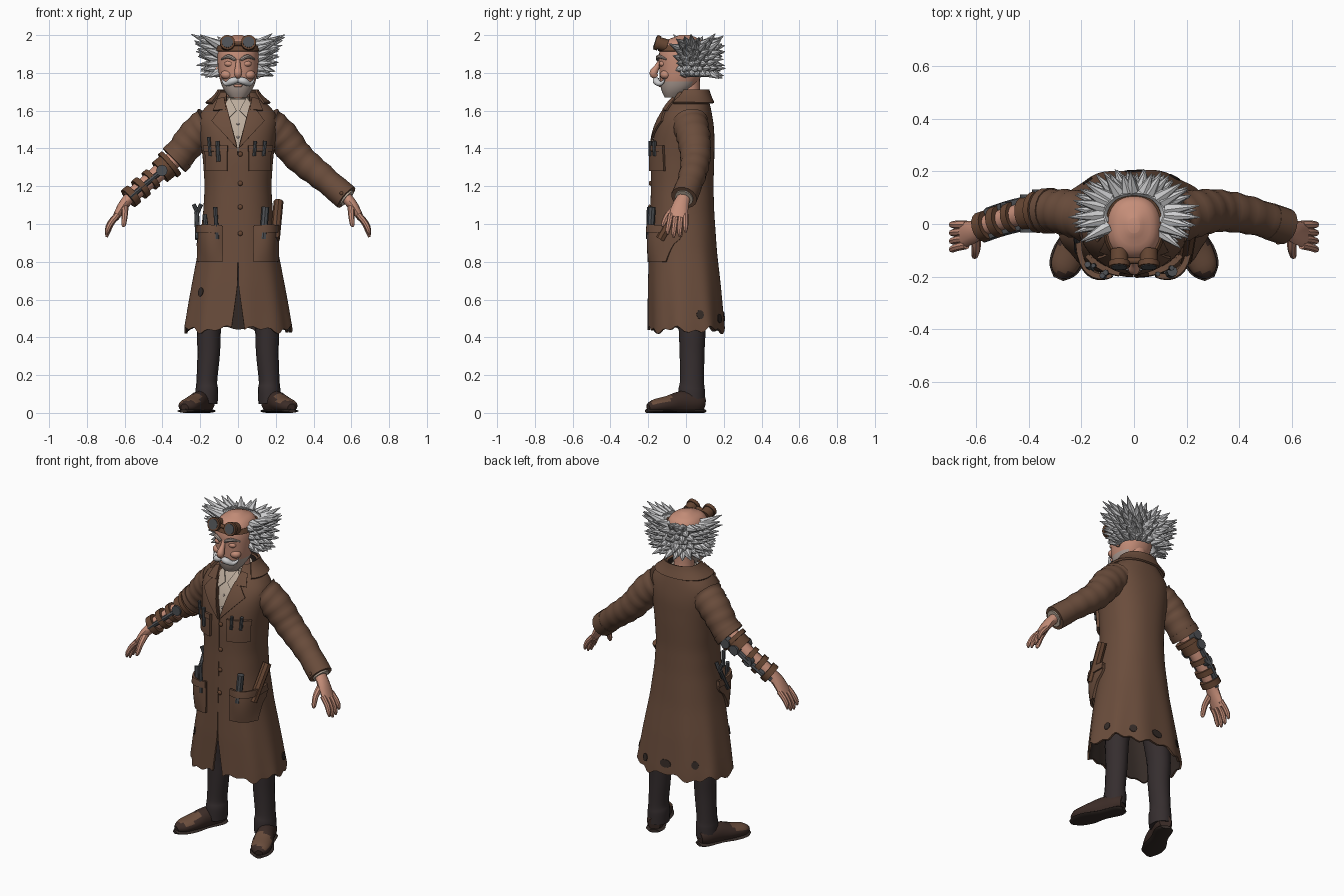
import bpy, bmesh, math, random
from math import sin, cos, pi
from mathutils import Vector, Matrix

random.seed(4)
if "Cube" in bpy.data.objects:
    bpy.data.objects.remove(bpy.data.objects["Cube"])

def material(name, *rgb):
    m = bpy.data.materials.new(name)
    m.use_nodes = True
    m.diffuse_color = (*rgb, 1)
    m.node_tree.nodes["Principled BSDF"].inputs["Base Color"].default_value = (*rgb, 1)
    return m

COAT = material("coat brown", .145, .074, .045)
LINING = material("dark lining", .035, .024, .02)
TROUSER = material("charcoal cloth", .036, .027, .028)
SKIN = material("skin", .56, .27, .19)
HAIR = material("white hair", .61, .61, .62)
STUBBLE = material("grey stubble", .42, .34, .3)
SHIRT = material("beige shirt", .5, .41, .33)
METAL = material("grey metal", .075, .08, .088)
LEATHER = material("strap leather", .13, .06, .032)
SHOE = material("shoe leather", .045, .025, .02)
made = []

def finish(bm, name, mats, rule=None, thick=0, offset=0):
    mats = mats if isinstance(mats, list) else [mats]
    bm.normal_update()
    for f in bm.faces:
        f.material_index = rule(f.calc_center_median(), f.normal) if rule else 0
    mesh = bpy.data.meshes.new(name)
    bm.to_mesh(mesh)
    bm.free()
    ob = bpy.data.objects.new(name, mesh)
    bpy.context.collection.objects.link(ob)
    for m in mats:
        mesh.materials.append(m)
    if thick:
        mod = ob.modifiers.new("thickness", 'SOLIDIFY')
        mod.thickness, mod.offset = thick, offset
        mod.material_offset = len(mats) - 1
    made.append(ob)
    return ob

def grid(name, f, nu, nv, mats, wrap=False, caps=False, **kw):
    """Surface from a function of u and v, optionally closed around u."""
    bm = bmesh.new()
    cols = nu if wrap else nu + 1
    V = [[bm.verts.new(f(i / nu, j / nv)) for i in range(cols)] for j in range(nv + 1)]
    for j in range(nv):
        for i in range(nu):
            k = (i + 1) % cols
            bm.faces.new((V[j][i], V[j][k], V[j + 1][k], V[j + 1][i]))
    if caps:
        bm.faces.new(V[0])
        bm.faces.new(V[-1])
    bmesh.ops.remove_doubles(bm, verts=bm.verts, dist=1e-5)
    if wrap:
        bmesh.ops.recalc_face_normals(bm, faces=bm.faces)
    return finish(bm, name, mats, **kw)

def spline(pts, v):
    n = len(pts)
    s = max(0, min(1, v)) * (n - 1)
    i = min(int(s), n - 2)
    f = s - i
    quad = zip(pts[max(i - 1, 0)], pts[i], pts[i + 1], pts[min(i + 2, n - 1)])
    return [b + f / 2 * (c - a + f * (2*a - 5*b + 4*c - d + f * (3*(b - c) + d - a))) for a, b, c, d in quad]

def tube(name, pts, mats, n=12, steps=4, ref=None, floor=None, **kw):
    """Tube through points (x, y, z, radius[, second radius])."""
    pts = [tuple(p) + (p[3],) if len(p) == 4 else tuple(p) for p in pts]
    span = (Vector(pts[-1][:3]) - Vector(pts[0][:3])).normalized()
    ref = ref or (Vector((0, 0, 1)) if abs(span.y) > .8 else Vector((0, 1, 0)))
    def f(u, v):
        p = spline(pts, v)
        t = (Vector(spline(pts, v + .01)[:3]) - Vector(spline(pts, v - .01)[:3])).normalized()
        a = ref.cross(t).normalized()
        q = Vector(p[:3]) + a * p[3] * cos(2*pi*u) + t.cross(a) * p[4] * sin(2*pi*u)
        if floor is not None:
            q.z = max(q.z, floor)
        return q
    return grid(name, f, n, steps * (len(pts) - 1), mats, wrap=True, caps=True, **kw)

def rod(name, a, b, r, mat, n=12):
    return tube(name, [(*a, r), (*b, r)], mat, n, 1)

def blob(name, loc, size, mat):
    bm = bmesh.new()
    bmesh.ops.create_uvsphere(bm, u_segments=16, v_segments=10, radius=1,
                              matrix=Matrix.Translation(loc) @ Matrix.Diagonal((*size, 1)))
    return finish(bm, name, mat)

def row(table, z, w):
    """Smoothed lookup of (half width, front, back, opening) at a height."""
    def lin(h):
        h = max(table[0][0], min(table[-1][0], h))
        for a, b in zip(table, table[1:]):
            if h <= b[0]:
                k = (h - a[0]) / (b[0] - a[0])
                return [p + (q - p) * k for p, q in zip(a[1:], b[1:])]
    return [sum(c) / 3 for c in zip(lin(z - w), lin(z), lin(z + w))]

N = 2.3
def body(table, t, z, off=0, w=.025, fold=0):
    rx, yf, yb = row(table, z, w)[:3]
    ry, s, c = (yb - yf) / 2, sin(t), cos(t)
    k = 1 + fold * max(0, 1 - z) * sin(9 * t + 1)
    x = math.copysign(abs(s) ** (2 / N), s) * rx * k
    y = (yf + yb) / 2 - math.copysign(abs(c) ** (2 / N), c) * ry * k
    return Vector((x, y, z)) + Vector((s / max(rx, .01), -c / max(ry, .01), 0)).normalized() * off

# Coat: half width, front, back and front opening by height
coat = [(.44, .285, -.2, .207, .035), (.55, .268, -.2, .197, .02), (.68, .245, -.2, .185, .002),
        (.85, .213, -.195, .165, .001), (1.05, .185, -.19, .15, .001), (1.2, .176, -.185, .145, .001),
        (1.35, .186, -.185, .15, .001), (1.41, .195, -.18, .15, .002), (1.5, .208, -.165, .15, .028),
        (1.57, .21, -.135, .14, .045), (1.62, .175, -.105, .13, .06), (1.66, .125, -.08, .12, .065),
        (1.7, .09, -.045, .108, .06)]

def angle(x, z):
    q = min(1, abs(x) / row(coat, z, .025)[0])
    return math.copysign(math.asin(q ** (N / 2)), x)

def cloth(t, z, off=0):
    return body(coat, t, z, off, fold=.035)

def front(x, z, off=0):
    return cloth(angle(x, z), z, off)

def around(u, z):
    g = angle(row(coat, z, .025)[3], z)
    return g + u * (2 * pi - 2 * g)

def coat_shape(u, v):
    z = .44 + 1.26 * v
    p = cloth(around(u, z), z)
    p.z += (1 - v) ** 25 * (.012 * sin(40 * u) + .01 * sin(97 * u))
    return p
grid("coat", coat_shape, 80, 48, [COAT, LINING], thick=.012, offset=-1)
grid("coat_collar", lambda u, v: cloth(around(.1 + .8 * u, 1.64 + .07 * v), 1.64 + .07 * v, .02 - .012 * v),
     40, 4, COAT, thick=.012)

def quad_patch(name, corners, mat, off, thick=.01, n=6):
    a, b, c, d = [Vector(p) for p in corners]
    def f(u, v):
        p = (a * (1 - u) + b * u) * (1 - v) + (d * (1 - u) + c * u) * v
        return front(p.x, p.y, off)
    return grid(name, f, n, n, mat, thick=thick)

def spot(name, t, z, r):
    grid(name, lambda u, v: cloth(t + r * 4 * v * cos(2*pi*u), z + r * v * sin(2*pi*u), .004), 12, 2, LINING, thick=.004)

# Shirt under the coat
grid("shirt_front", lambda u, v: cloth(-1 + 2 * u, 1.36 + .3 * v, -.018), 16, 12, SHIRT, thick=.006)
tube("shirt_neckband", [(0, .025, 1.62, .078, .08), (0, .018, 1.675, .07, .072)], SHIRT, 24)
for z in (1.46, 1.53):
    blob("shirt_button", front(0, z, -.012), (.007, .005, .007), STUBBLE)

for s, side in ((1, "left"), (-1, "right")):
    quad_patch(side + "_lapel", [(s*.004, 1.4), (s*.135, 1.545), (s*.1, 1.595), (s*.058, 1.62)], COAT, .009)
    quad_patch(side + "_collar_tip", [(s*.06, 1.605), (s*.125, 1.6), (s*.1, 1.66), (s*.068, 1.67)], COAT, .012)
    quad_patch(side + "_shirt_collar", [(s*.008, 1.6), (s*.045, 1.565), (s*.068, 1.64), (s*.045, 1.67)], SHIRT, -.004, .006)
    # Pockets
    quad_patch(side + "_chest_pocket", [(s*.055, 1.28), (s*.16, 1.28), (s*.165, 1.41), (s*.055, 1.41)], COAT, .008, .016)
    quad_patch(side + "_chest_pocket_band", [(s*.052, 1.385), (s*.166, 1.385), (s*.168, 1.415), (s*.052, 1.415)], COAT, .014, .016)
    for part, z0, z1, extra in (("hip_pocket", .8, .99, 0), ("hip_pocket_band", .955, .995, .008)):
        def pocket(u, v):
            z = z0 + (z1 - z0) * v
            swell = sin(pi * u) * sin(pi * (.1 + 2.6 * (z - .8)))
            return front(s * (.08 + .123 * u), z, .008 + extra + .034 * max(0, swell))
        grid(side + "_" + part, pocket, 10, 8, COAT, thick=.014)

    # Legs and shoes
    tube(side + "_trouser_leg", [(s*.168, .03, .05, .06, .07), (s*.165, .03, .12, .06, .07), (s*.165, .032, .17, .055, .064),
         (s*.155, .032, .32, .06, .066), (s*.15, .032, .5, .066, .074), (s*.1, .02, .8, .075, .085)], TROUSER, 16)
    heel, toe = Vector((s*.155, .09, 0)), Vector((s*.283, -.2, 0))
    def foot(k, z, w, h):
        return (*heel.lerp(toe, k).xy, z, w, h)
    tube(side + "_shoe", [foot(0, .05, .035, .04), foot(.12, .055, .05, .055), foot(.4, .055, .052, .06),
         foot(.65, .045, .06, .045), foot(.88, .036, .052, .036), foot(1, .028, .022, .02)], [SHOE, COAT], 16, floor=.012,
         rule=lambda c, n: int(-.18 < c.y < -.08 and n.z > .45 and c.x * s > .2))
    tube(side + "_shoe_sole", [foot(-.02, .01, .03, .01), foot(.1, .01, .053, .01), foot(.4, .01, .05, .01),
         foot(.68, .01, .066, .01), foot(.9, .01, .056, .01), foot(1.03, .01, .02, .01)], LINING, 12)

    # Arms
    arm = [(s*.15, .02, 1.53), (s*.235, .04, 1.46), (s*.325, .05, 1.35), (s*.45, .03, 1.245), (s*.58, -.012, 1.135)]
    def stretch(a, b, r, n=2, fold=0):
        out = []
        for i in range(n + 1):
            v = a + (b - a) * i / n
            out.append((*spline(arm, v), r(v) * (1 + fold * (-1) ** i)))
        return out
    wide = lambda v: .098 - .036 * v
    if s > 0:
        tube("left_sleeve", stretch(0, .98, wide, 16, .03), COAT, 18, 2)
        tube("left_cuff", stretch(.86, .98, lambda v: .07), COAT, 18)
        tube("left_shirt_cuff", stretch(.95, 1, lambda v: .05), SHIRT, 16)
        blob("left_cuff_button", Vector(spline(arm, .92)) + Vector((0, -.07, 0)), (.01, .007, .01), LEATHER)
    else:
        tube("right_sleeve", stretch(0, .52, wide, 9, .03), COAT, 18, 2)
        tube("right_sleeve_roll", stretch(.47, .53, lambda v: .087), COAT, 18)
        tube("right_forearm", stretch(.45, 1, lambda v: .058 - .02 * v), SKIN, 16)
        # Brace on the bare forearm
        for part, a, b, r in (("upper_band", .56, .6, .08), ("elbow_wrap", .59, .68, .066), ("middle_band", .75, .79, .058),
                              ("lower_band", .84, .88, .06), ("wrist_band", .93, 1, .058)):
            tube("brace_" + part, stretch(a, b, lambda v: r), LEATHER, 16)
        for ang in (.2, 1.5, 2.8, 4.4):
            off = Vector((.7 * cos(ang), sin(ang), .7 * cos(ang))) * .048
            tube("brace_plate", [(*(Vector(spline(arm, v)) + off), .014, .02) for v in (.66, .8, .95)], METAL, 8)
        for v, y in ((.57, .07), (.66, .06), (.66, -.06), (.8, .05)):
            c = Vector(spline(arm, v))
            rod("brace_hinge", c + Vector((0, y * .6, 0)), c + Vector((0, y * 1.2, 0)), .03, METAL)

    # Hands
    tube(side + "_palm", [(s*.57, -.01, 1.145, .03, .035), (s*.61, -.03, 1.095, .027, .044), (s*.65, -.042, 1.03, .018, .05)], SKIN)
    for i, drop in enumerate((.015, 0, .005, .025)):
        y = -.08 + .026 * i
        tube(side + "_finger", [(s*.637, y, 1.05, .016), (s*.672, y * 1.1, 1 + drop / 2, .015),
                                (s*.69, y * 1.2, .955 + drop, .013), (s*.695, y * 1.2, .93 + drop, .006)], SKIN, 8)
    tube(side + "_thumb", [(s*.6, -.05, 1.09, .02), (s*.6, -.095, 1.05, .017), (s*.605, -.12, 1, .013), (s*.607, -.122, .985, .005)], SKIN, 8)

    # Face features and goggles
    blob(side + "_ear", (s*.113, -.005, 1.81), (.013, .024, .036), SKIN)
    blob(side + "_eyelid", (s*.046, -.122, 1.848), (.026, .02, .017), SKIN)
    blob(side + "_cheek", (s*.058, -.108, 1.79), (.034, .03, .025), SKIN)
    tube(side + "_eyebrow", [(s*.014, -.15, 1.868, .008), (s*.05, -.145, 1.887, .011), (s*.088, -.105, 1.872, .004)], STUBBLE, 8)
    tube(side + "_moustache", [(0, -.153, 1.762, .014), (s*.03, -.158, 1.757, .019), (s*.06, -.138, 1.742, .013),
                               (s*.08, -.118, 1.757, .006), (s*.086, -.115, 1.775, .001)], HAIR, 10)
    aim = Vector((0, -.95, .3))
    eye = Vector((s*.056, -.1, 1.943))
    rod(side + "_goggle_cup", eye, eye + aim * .05, .034, LEATHER, 16)
    rod(side + "_goggle_rim", eye + aim * .045, eye + aim * .066, .04, LEATHER, 16)
    rod(side + "_goggle_lens", eye + aim * .06, eye + aim * .069, .03, METAL, 16)

# Buttons, mended spots and pocket tools
for z in (1.37, 1.215, 1.09, .95):
    blob("coat_button", front(.012, z, .004), (.013, .008, .013), LEATHER)
for t, z in ((-.85, .64), (1.9, .52), (2.6, .5), (pi, .51), (3.8, .53)):
    spot("coat_mend", t, z, .024)
tools = [("screwdriver", -.135, 1.36, 1.46, .009, METAL), ("pliers", -.095, 1.33, 1.44, .011, METAL),
         ("pen", .08, 1.36, 1.44, .009, METAL), ("chisel", .125, 1.36, 1.44, .01, METAL),
         ("wrench", -.19, .92, 1.06, .013, METAL), ("long_pliers", -.145, .92, 1.05, .012, METAL),
         ("file", -.1, .92, 1.09, .011, METAL), ("spanner", .12, .92, 1.09, .02, METAL),
         ("hammer_handle", .175, .92, 1.12, .026, LEATHER)]
for name, x, z0, z1, r, mat in tools:
    out = .018 if z0 > 1.2 else .026
    rod(name, front(x, z0, out), front(x * 1.04, z1, out + .008), r, mat, 8)
tip = front(-.196, 1.06, .03)
for dx in (-.02, .02):
    rod("wrench_jaw", tip, tip + Vector((dx, 0, .045)), .011, METAL, 8)

# Head: half width, front and back by height
head = [(1.67, .04, -.11, -.03), (1.69, .064, -.125, 0), (1.73, .086, -.136, .05), (1.78, .1, -.14, .08), (1.83, .107, -.142, .1),
        (1.88, .11, -.145, .11), (1.92, .108, -.14, .11), (1.96, .093, -.12, .1), (1.985, .065, -.085, .07), (2, .01, -.02, .01)]
grid("head", lambda u, v: body(head, 2*pi*u, 1.67 + .33 * sin(v * pi / 2), w=.01), 32, 24, [SKIN, STUBBLE], wrap=True, caps=True,
     rule=lambda c, n: int(c.z < 1.765 - .3 * max(0, .07 - abs(c.x)) * (c.y < 0) and c.y < .03))
tube("neck", [(0, .03, 1.58, .064), (0, .018, 1.68, .058), (0, .015, 1.78, .06)], SKIN, 16)
tube("nose", [(0, -.135, 1.868, .011), (0, -.152, 1.835, .014), (0, -.172, 1.797, .022), (0, -.155, 1.778, .012)], SKIN)
blob("lower_lip", (0, -.136, 1.732), (.024, .01, .008), SKIN)
grid("goggle_strap", lambda u, v: body(head, 2*pi*u, 1.915 + .028 * v, .005, w=.01), 32, 2, LEATHER, wrap=True, thick=.008)
rod("goggle_bridge", (-.03, -.14, 1.955), (.03, -.14, 1.955), .012, LEATHER)

# Hair: a band around the back of the head, covered in spikes
arc = [math.radians(d) for d in range(-115, 116, 23)]
tube("hair_band", [(.12 * sin(a), .04 + .085 * cos(a), 1.875, .035, .08) for a in arc], HAIR, 14, ref=Vector((0, 0, 1)))
bm = bmesh.new()
for j in range(7):
    e = j / 3 - 1
    for i in range(17):
        a = math.radians(-124 + 15.5 * (i + .5 * (j % 2)) + random.uniform(-4, 4))
        wing = abs(sin(a))
        start = Vector((.125 * sin(a), .04 + .09 * cos(a), 1.875 + .072 * e))
        aim = Vector((sin(a), .8 * cos(a), .08 + .35 * e + random.uniform(-.15, .15))).normalized()
        length = .068 + .028 * (e + 1) * wing + random.uniform(-.012, .014)
        place = Matrix.Translation(start + aim * length / 2) @ aim.to_track_quat('Z', 'Y').to_matrix().to_4x4()
        bmesh.ops.create_cone(bm, cap_ends=True, segments=7, radius1=.028, radius2=.002, depth=length, matrix=place)
finish(bm, "hair_spikes", HAIR)

# Apply thickness and smooth the rounded surfaces
bpy.ops.object.select_all(action='DESELECT')
for ob in made:
    ob.select_set(True)
bpy.context.view_layer.objects.active = made[0]
bpy.ops.object.convert(target='MESH')
bpy.ops.object.shade_smooth_by_angle(angle=math.radians(40))
